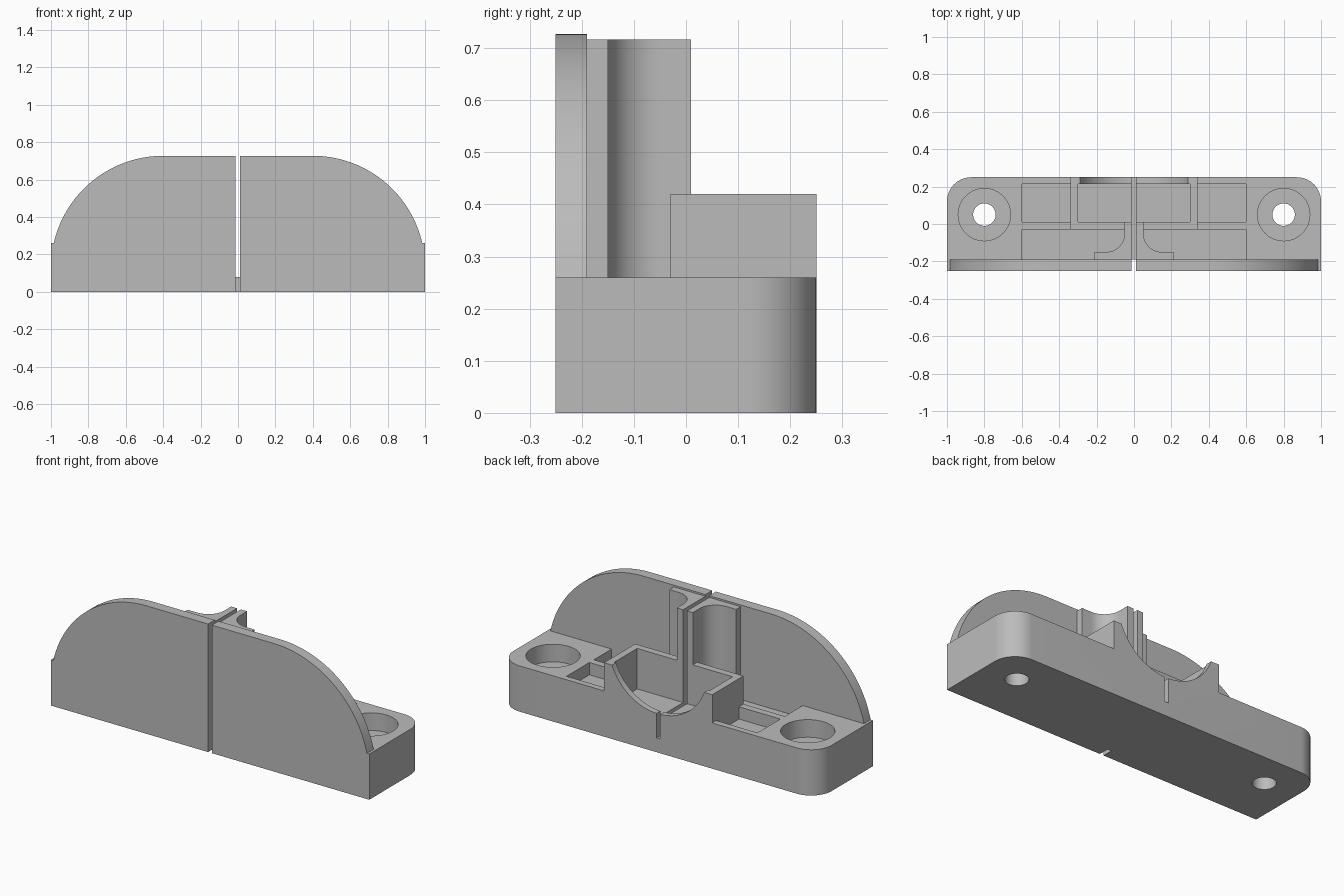
import bpy, bmesh
from math import sin, cos, radians
from mathutils import Vector

if "Cube" in bpy.data.objects:
    bpy.data.objects.remove(bpy.data.objects["Cube"], do_unlink=True)

grey = bpy.data.materials.new("plain_grey")
grey.use_nodes = True
grey.diffuse_color = (0.5, 0.5, 0.5, 1)
grey.node_tree.nodes["Principled BSDF"].inputs["Base Color"].default_value = (0.5, 0.5, 0.5, 1)


def arc(cx, cy, r, start, end, steps=16):
    angles = [radians(start + (end - start) * i / steps) for i in range(steps + 1)]
    return [(cx + r * cos(a), cy + r * sin(a)) for a in angles]


def mirrored(half):
    """Close a right-hand outline with its mirror image in x."""
    return half + [(-x, y) for x, y in reversed(half)]


def prism(name, outline, low, high, axis="Z"):
    """Extrude an outline along z (xy outline) or along y (xz outline)."""
    def place(p, d):
        return Vector((p[0], p[1], d)) if axis == "Z" else Vector((p[0], d, p[1]))
    bm = bmesh.new()
    face = bm.faces.new([bm.verts.new(place(p, low)) for p in outline])
    grown = bmesh.ops.extrude_face_region(bm, geom=[face])["geom"]
    for v in grown:
        if isinstance(v, bmesh.types.BMVert):
            v.co += place((0, 0), high - low)
    bmesh.ops.recalc_face_normals(bm, faces=bm.faces)
    mesh = bpy.data.meshes.new(name)
    bm.to_mesh(mesh)
    bm.free()
    mesh.materials.append(grey)
    ob = bpy.data.objects.new(name, mesh)
    bpy.context.collection.objects.link(ob)
    return ob


def box(name, x0, x1, y0, y1, z0, z1):
    return prism(name, [(x0, y0), (x1, y0), (x1, y1), (x0, y1)], z0, z1)


def cylinder(name, x, y, r, low, high, axis="Z", steps=48):
    return prism(name, arc(x, y, r, 0, 360, steps)[:-1], low, high, axis)


def combine(target, other, operation):
    mod = target.modifiers.new(operation.lower(), "BOOLEAN")
    mod.operation, mod.solver, mod.object = operation, "EXACT", other
    bpy.context.view_layer.objects.active = target
    bpy.ops.object.modifier_apply(modifier=mod.name)
    bpy.data.objects.remove(other, do_unlink=True)


# Base with rounded back corners, and the raised guide box
bracket = prism("bracket_body", mirrored([(1, -0.2)] + arc(0.87, 0.12, 0.13, 0, 90)), 0, 0.26)
combine(bracket, box("guide_box", -0.34, 0.34, -0.03, 0.25, 0.1, 0.42), "UNION")

# Pockets inside and around the guide box
floor = 0.19
combine(bracket, box("front_pocket", -0.6, 0.6, -0.19, -0.03, floor, 1), "DIFFERENCE")
combine(bracket, box("box_pocket", -0.3, 0.3, 0.01, 0.215, floor, 1), "DIFFERENCE")
combine(bracket, cylinder("back_saddle", 0, 0.53, 0.31, 0.1, 0.3, "Y", 64), "DIFFERENCE")
for side in (-1, 1):
    x0, x1 = sorted((side * 0.34, side * 0.6))
    combine(bracket, box("side_pocket", x0, x1, 0.01, 0.215, floor, 1), "DIFFERENCE")
    # Counterbored screw holes
    combine(bracket, cylinder("counterbore", side * 0.8, 0.05, 0.14, 0.16, 1), "DIFFERENCE")
    combine(bracket, cylinder("screw_hole", side * 0.8, 0.05, 0.06, -1, 1), "DIFFERENCE")

# Flared centre post and curved front plate
post = [(0.21, -0.2), (0.21, -0.15)] + arc(0.15, -0.05, 0.1, 270, 180) + [(0.05, 0.01)]
combine(bracket, prism("centre_post", mirrored(post), 0.15, 0.717), "UNION")
plate = [(1, 0), (1, 0.26)] + arc(0.4, 0.127, 0.6, 12.8, 90, 28)
combine(bracket, prism("front_plate", mirrored(plate), -0.25, -0.19, "Y"), "UNION")

# Narrow slot through the middle, open to the bottom at the front
combine(bracket, box("slot", -0.013, 0.011, -0.3, 0.3, 0.08, 1), "DIFFERENCE")
combine(bracket, box("front_slot", -0.013, 0.011, -0.3, -0.19, -0.1, 0.2), "DIFFERENCE")

# Clean flat areas and shade the curves smoothly
bm = bmesh.new()
bm.from_mesh(bracket.data)
bmesh.ops.remove_doubles(bm, verts=bm.verts, dist=0.0001)
bmesh.ops.dissolve_limit(bm, angle_limit=radians(0.5), verts=bm.verts, edges=bm.edges)
bm.to_mesh(bracket.data)
bm.free()
bpy.ops.object.select_all(action="DESELECT")
bracket.select_set(True)
bpy.context.view_layer.objects.active = bracket
bpy.ops.object.shade_smooth_by_angle(angle=radians(30))
